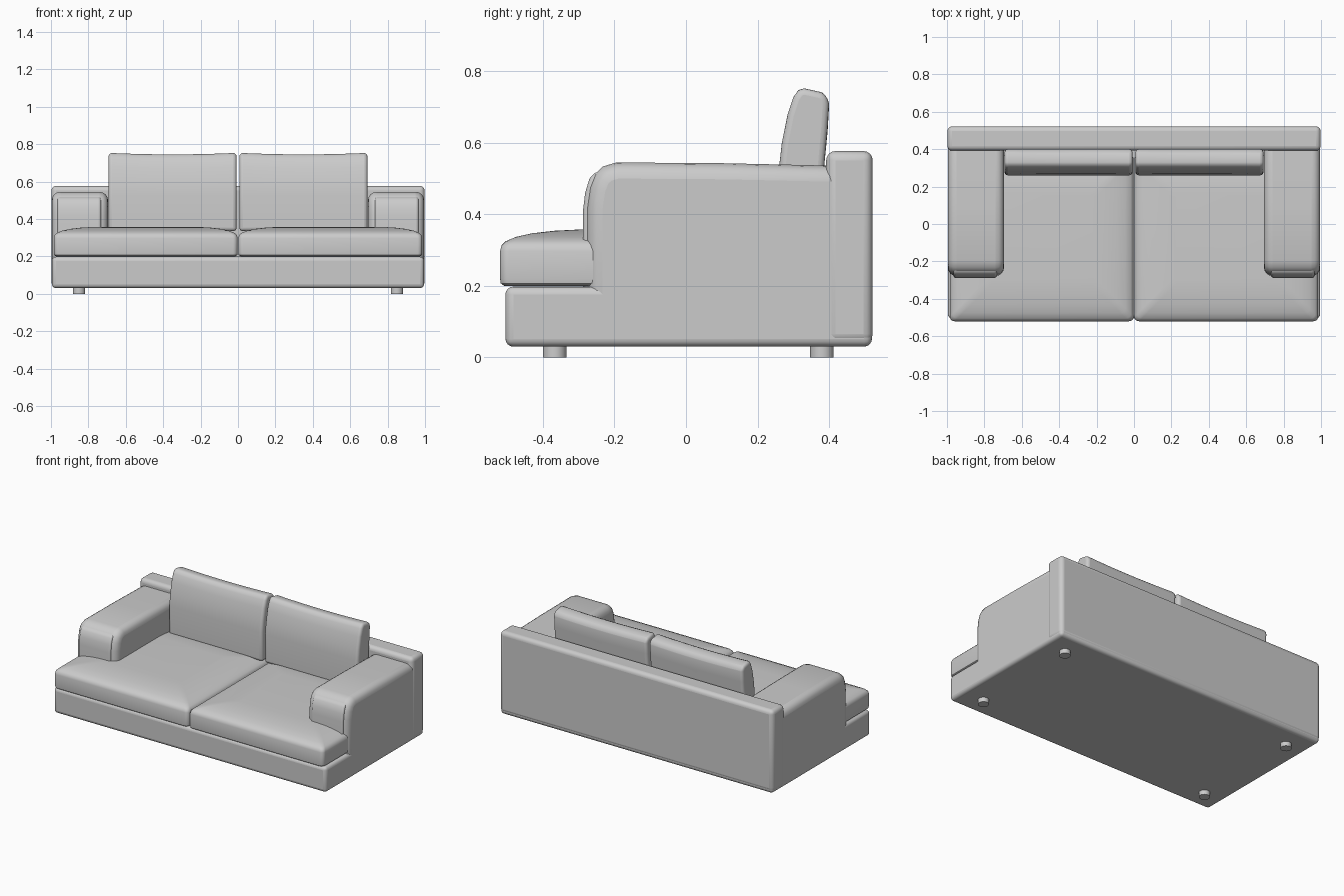
import bpy, bmesh, math

cube = bpy.data.objects.get("Cube")
if cube:
    bpy.data.objects.remove(cube)

fabric = bpy.data.materials.new("grey_fabric")
fabric.use_nodes = True
GREY = (0.6, 0.6, 0.6, 1)
fabric.diffuse_color = GREY
fabric.node_tree.nodes["Principled BSDF"].inputs["Base Color"].default_value = GREY


def finish(name, bm, bevel=0, segments=4):
    bmesh.ops.recalc_face_normals(bm, faces=bm.faces)
    mesh = bpy.data.meshes.new(name)
    bm.to_mesh(mesh)
    bm.free()
    mesh.materials.append(fabric)
    ob = bpy.data.objects.new(name, mesh)
    bpy.context.collection.objects.link(ob)
    if bevel:
        mod = ob.modifiers.new("soft_edges", 'BEVEL')
        mod.width = bevel
        mod.segments = segments
        mod.limit_method = 'ANGLE'
        mod.angle_limit = math.radians(40)
    bpy.ops.object.select_all(action='DESELECT')
    ob.select_set(True)
    bpy.context.view_layer.objects.active = ob
    bpy.ops.object.shade_smooth_by_angle(angle=math.radians(40))
    return ob


def loft(name, rings, bevel=0):
    """Join equal-length loops of points and cap both ends."""
    bm = bmesh.new()
    loops = [[bm.verts.new(p) for p in ring] for ring in rings]
    n = len(loops[0])
    for a, b in zip(loops, loops[1:]):
        for i in range(n):
            j = (i + 1) % n
            bm.faces.new((a[i], a[j], b[j], b[i]))
    bm.faces.new(loops[0])
    bm.faces.new(loops[-1])
    return finish(name, bm, bevel)


def side_prism(name, profile, x0, x1, bevel, sag=0, steps=1):
    """Extrude a (y, z) profile across x, the top sagging in the middle."""
    rings = []
    for k in range(steps + 1):
        t = k / steps
        dip = sag * 4 * t * (1 - t)
        x = x0 + (x1 - x0) * t
        rings.append([(x, y, z - (dip if z > 0.6 else 0)) for y, z in profile])
    return loft(name, rings, bevel)


def block(name, x, y0, y1, z0, z1, bevel):
    return side_prism(name, [(y0, z0), (y1, z0), (y1, z1), (y0, z1)], -x, x, bevel)


def rounded_rect(x0, x1, y0, y1, r, z):
    pts = []
    corners = [(x1 - r, y1 - r), (x0 + r, y1 - r), (x0 + r, y0 + r), (x1 - r, y0 + r)]
    for q, (cx, cy) in enumerate(corners):
        for k in range(6):
            a = math.radians(90 * q + 18 * k)
            pts.append((cx + r * math.cos(a), cy + r * math.sin(a), z))
    return pts


# Frame
block("base", 0.995, -0.505, 0.52, 0.03, 0.198, 0.022)
block("backrest", 0.998, 0.392, 0.522, 0.04, 0.577, 0.026)

# Side profiles (y, z)
arm = [(0.46, 0.08), (-0.278, 0.08), (-0.278, 0.42), (-0.27, 0.475),
       (-0.255, 0.512), (-0.232, 0.534), (-0.195, 0.545), (0.1, 0.543), (0.46, 0.535)]
arm_front = [(-0.2, 0.18), (-0.288, 0.18), (-0.288, 0.41), (-0.282, 0.46),
             (-0.27, 0.5), (-0.255, 0.516), (-0.2, 0.525)]
pillow = [(0.262, 0.335), (0.26, 0.53), (0.268, 0.6), (0.284, 0.68), (0.3, 0.728),
          (0.314, 0.748), (0.33, 0.753), (0.38, 0.742), (0.395, 0.732),
          (0.4, 0.71), (0.396, 0.64), (0.386, 0.53), (0.375, 0.335)]
# Seat cushion crown: (inset, height)
crown = [(0.012, 0.2), (0.002, 0.207), (0, 0.22), (0, 0.297), (0.004, 0.313),
         (0.016, 0.325), (0.045, 0.337), (0.09, 0.347), (0.15, 0.354), (0.21, 0.357)]

for side, s in (("left", 1), ("right", -1)):
    side_prism(side + "_arm", arm, s * 0.695, s * 0.995, 0.045)
    side_prism(side + "_arm_front_panel", arm_front, s * 0.733, s * 0.965, 0.012)
    side_prism(side + "_back_cushion", pillow, s * 0.008, s * 0.692, 0.022, 0.008, 8)

    x0, x1 = sorted((s * 0.002, s * 0.985))
    loft(side + "_seat_cushion",
         [rounded_rect(x0 + d, x1 - d, -0.52 + d, 0.37 - d, 0.025, z) for d, z in crown])

    # Feet
    for end, y in (("front", -0.367), ("back", 0.38)):
        bm = bmesh.new()
        bmesh.ops.create_cone(bm, cap_ends=True, segments=24, radius1=0.033,
                              radius2=0.033, depth=0.05)
        bmesh.ops.translate(bm, verts=bm.verts, vec=(s * 0.85, y, 0.025))
        finish(side + "_" + end + "_foot", bm)
